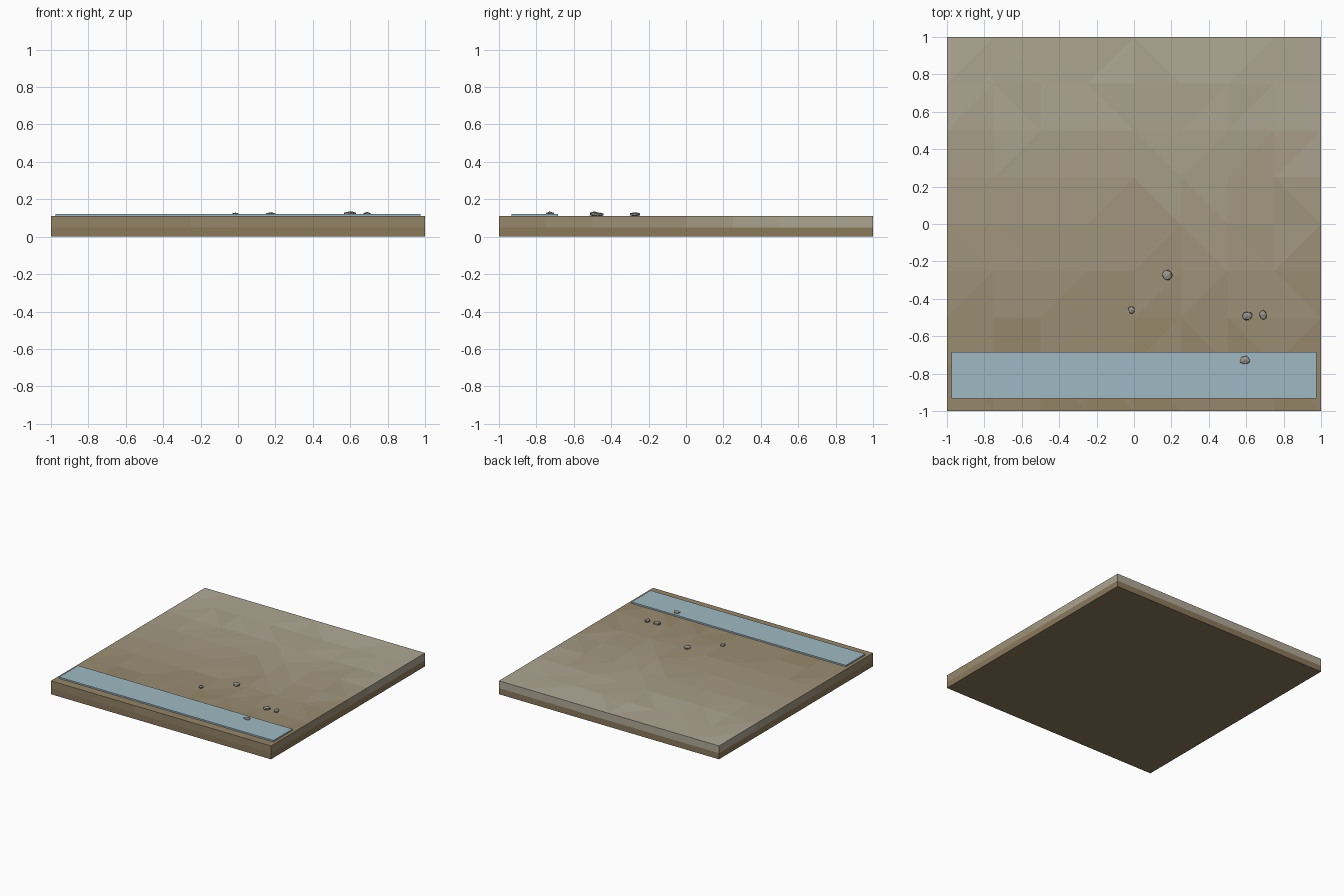
import bpy, bmesh, math, random
from mathutils import Vector

if "Cube" in bpy.data.objects:
    bpy.data.objects.remove(bpy.data.objects["Cube"])

random.seed(7)


def material(name, rgb, alpha=1.0):
    # rgb is given as seen on screen and converted to linear
    m = bpy.data.materials.new(name)
    m.diffuse_color = [c ** 2.2 for c in rgb] + [alpha]
    m.use_nodes = True
    m.node_tree.nodes["Principled BSDF"].inputs["Base Color"].default_value = m.diffuse_color
    return m


def add_object(name, bm, mats):
    bmesh.ops.recalc_face_normals(bm, faces=bm.faces)
    me = bpy.data.meshes.new(name)
    bm.to_mesh(me)
    bm.free()
    for m in mats:
        me.materials.append(m)
    ob = bpy.data.objects.new(name, me)
    bpy.context.collection.objects.link(ob)
    return ob


# Sand slab: faceted 8 x 8 top, two-band sides, closed underside
TOP, BAND, N = 0.11, 0.05, 10
wet, dry = Vector((0.57, 0.51, 0.40)), Vector((0.69, 0.66, 0.59))
sands = [material(f"sand_{i}", wet.lerp(dry, i / (N - 1))) for i in range(N)]
damp = material("damp_sand", (0.54, 0.47, 0.36))

bm = bmesh.new()
bmesh.ops.create_grid(bm, x_segments=8, y_segments=8, size=1)
for v in bm.verts:
    v.co.z = TOP
    if max(abs(v.co.x), abs(v.co.y)) < 0.9 and v.co.y > -0.6:
        v.co.z += random.uniform(-0.002, 0.001)
bmesh.ops.triangulate(bm, faces=bm.faces)
rim = [e for e in bm.edges if e.is_boundary]
for z in (BAND, 0.0):
    new = bmesh.ops.extrude_edge_only(bm, edges=rim)["geom"]
    for v in new:
        if isinstance(v, bmesh.types.BMVert):
            v.co.z = z
    rim = [e for e in new if isinstance(e, bmesh.types.BMEdge) and e.is_boundary]
bmesh.ops.contextual_create(bm, geom=rim)
for f in bm.faces:
    c = f.calc_center_median()
    if c.z < BAND:
        f.material_index = N
    else:
        shade = (c.y + 1) / 2 * (N - 1) + random.uniform(-0.6, 0.6)
        f.material_index = max(0, min(N - 1, round(shade)))
add_object("sand_slab", bm, sands + [damp])

# Shallow water strip along the front edge
bm = bmesh.new()
bmesh.ops.create_cube(bm, size=1)
for v in bm.verts:
    v.co = (v.co.x * 1.95, v.co.y * 0.248 - 0.808, v.co.z * 0.012 + 0.116)
add_object("water_strip", bm, [material("water", (0.62, 0.72, 0.76), 0.6)])

# Scattered pebbles: x, y, width, depth, top height, turn
stone = material("stone", (0.60, 0.58, 0.55))
pebbles = [
    (0.178, -0.272, 0.058, 0.066, 0.131, 0.6),
    (-0.013, -0.461, 0.040, 0.046, 0.129, 0.2),
    (0.607, -0.491, 0.062, 0.052, 0.136, 0.0),
    (0.690, -0.487, 0.044, 0.060, 0.133, 0.3),
    (0.593, -0.728, 0.064, 0.056, 0.135, -0.2),
]
for i, (x, y, w, d, top, turn) in enumerate(pebbles):
    bm = bmesh.new()
    bmesh.ops.create_icosphere(bm, subdivisions=1, radius=1)
    for v in bm.verts:
        v.co *= random.uniform(0.85, 1.1)
        v.co.z = max(-0.7, min(0.9, v.co.z))
        v.co = (v.co.x * w / 2, v.co.y * d / 2, v.co.z * (top - TOP) / 1.6)
    ob = add_object(f"pebble_{i + 1}", bm, [stone])
    ob.location = (x, y, top - max(v.co.z for v in ob.data.vertices))
    ob.rotation_euler.z = turn
